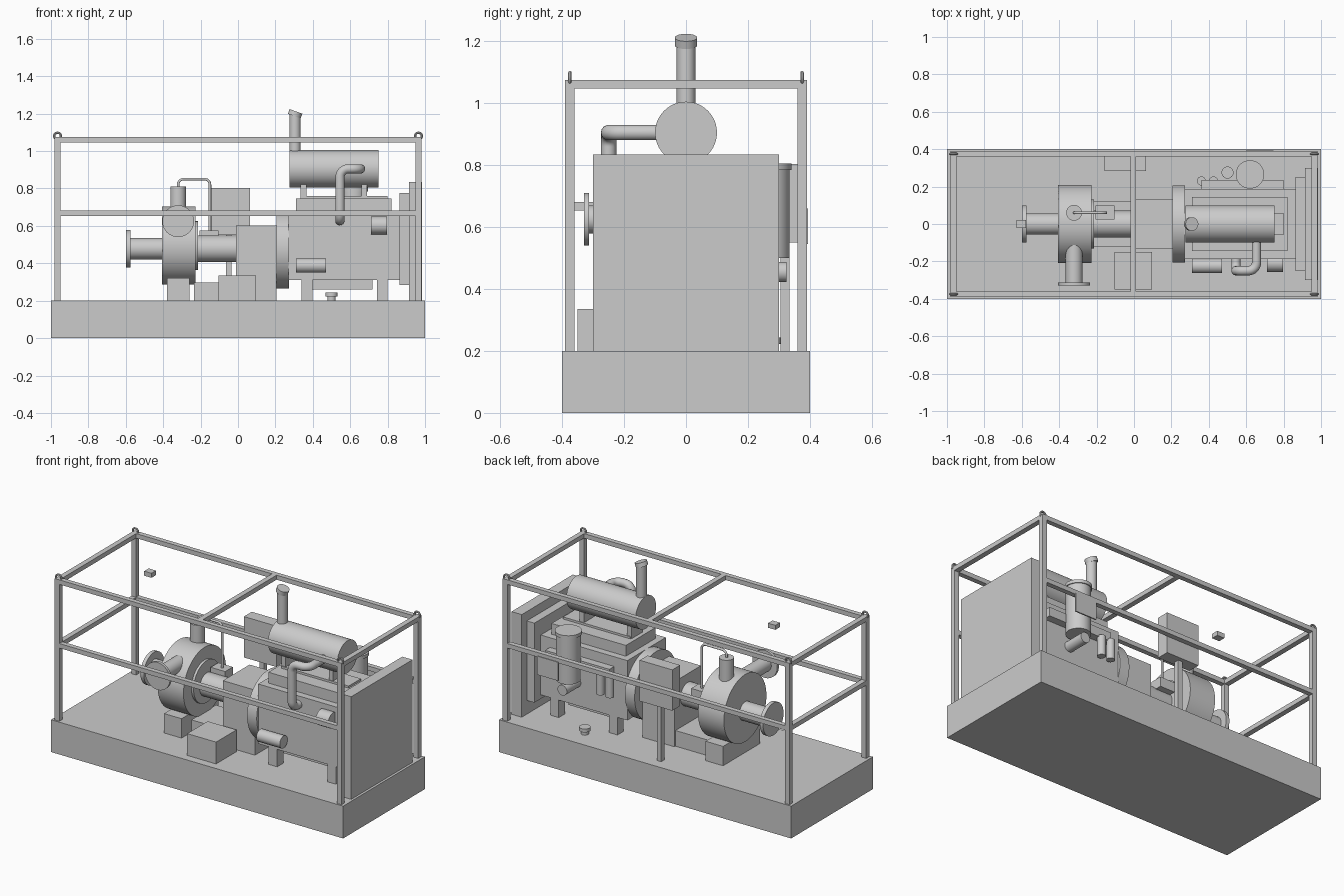
import bpy, math
from mathutils import Vector

grey = bpy.data.materials.new("painted grey")
grey.diffuse_color = (0.6, 0.6, 0.6, 1)


def finish(ob, name, smooth=False):
    ob.name = name
    ob.data.materials.append(grey)
    if smooth:
        bpy.ops.object.select_all(action='DESELECT')
        ob.select_set(True)
        bpy.context.view_layer.objects.active = ob
        bpy.ops.object.shade_smooth_by_angle(angle=math.radians(35))
    return ob


def box(name, x0, x1, y0, y1, z0, z1):
    bpy.ops.mesh.primitive_cube_add(size=1, location=((x0 + x1) / 2, (y0 + y1) / 2, (z0 + z1) / 2))
    ob = bpy.context.object
    ob.scale = (x1 - x0, y1 - y0, z1 - z0)
    bpy.ops.object.transform_apply(location=False, rotation=False, scale=True)
    return finish(ob, name)


def rod(name, a, b, r, sides=40):
    a, b = Vector(a), Vector(b)
    d = b - a
    bpy.ops.mesh.primitive_cylinder_add(vertices=sides, radius=r, depth=d.length, location=(a + b) / 2)
    ob = bpy.context.object
    ob.rotation_euler = d.to_track_quat('Z', 'Y').to_euler()
    return finish(ob, name, True)


def bent_pipe(name, pts, r, bend):
    # Round each corner with a short arc, then sweep a circle along the path
    pts = [Vector(p) for p in pts]
    path = [pts[0]]
    for p, q, s in zip(pts, pts[1:], pts[2:]):
        a = q + (p - q).normalized() * bend
        b = q + (s - q).normalized() * bend
        c = a + b - q
        for i in range(9):
            t = i / 8 * math.pi / 2
            path.append(c + (a - c) * math.cos(t) + (b - c) * math.sin(t))
    path.append(pts[-1])
    cu = bpy.data.curves.new(name, 'CURVE')
    cu.dimensions = '3D'
    cu.bevel_depth = r
    cu.bevel_resolution = 5
    cu.use_fill_caps = True
    sp = cu.splines.new('POLY')
    sp.points.add(len(path) - 1)
    for pt, co in zip(sp.points, path):
        pt.co = (*co, 1)
    ob = bpy.data.objects.new(name, cu)
    bpy.context.collection.objects.link(ob)
    bpy.ops.object.select_all(action='DESELECT')
    ob.select_set(True)
    bpy.context.view_layer.objects.active = ob
    bpy.ops.object.convert(target='MESH')
    finish(bpy.context.object, name, True)


# Skid base
box("base", -1, 1, -0.4, 0.4, 0, 0.2)

# Protective frame: posts, lifting eyes and long rails on both sides
for sy in (-1, 1):
    y0, y1 = sorted((sy * 0.36, sy * 0.39))
    for sx in (-1, 1):
        x0, x1 = sorted((sx * 0.95, sx * 0.982))
        box("corner_post", x0, x1, y0, y1, 0.2, 1.075)
        bpy.ops.mesh.primitive_torus_add(major_radius=0.018, minor_radius=0.006, major_segments=24,
                                         minor_segments=8, location=(sx * 0.965, sy * 0.375, 1.08),
                                         rotation=(math.pi / 2, 0, 0))
        finish(bpy.context.object, "lifting_eye", True)
    for z in (0.653, 1.047):
        box("long_rail", -0.95, 0.95, y0, y1, z, z + 0.028)
for x0, z in ((-0.982, 1.047), (0.95, 1.047), (-0.02, 1.047), (-0.982, 0.653)):
    box("cross_rail", x0, x0 + 0.032, -0.36, 0.36, z, z + 0.028)
box("hanging_block", -0.627, -0.577, -0.022, 0.022, 1.047, 1.075)

# Pump
rod("pump_casing", (-0.405, 0, 0.495), (-0.228, 0, 0.495), 0.208, 64)
rod("pump_back_plate", (-0.23, 0, 0.495), (-0.213, 0, 0.495), 0.13, 48)
rod("suction_pipe", (-0.58, 0, 0.478), (-0.4, 0, 0.478), 0.057)
rod("suction_flange", (-0.598, 0, 0.478), (-0.575, 0, 0.478), 0.1, 48)
rod("discharge_pipe", (-0.32, -0.05, 0.625), (-0.32, -0.32, 0.625), 0.045)
rod("discharge_flange", (-0.32, -0.313, 0.625), (-0.32, -0.33, 0.625), 0.085, 48)
rod("priming_stack", (-0.32, 0.06, 0.62), (-0.32, 0.06, 0.81), 0.042)
bent_pipe("priming_line", [(-0.32, 0.06, 0.8), (-0.32, 0.06, 0.85), (-0.15, 0.06, 0.85),
                           (-0.15, 0.06, 0.56)], 0.007, 0.03)
box("priming_box", -0.205, -0.105, 0.025, 0.1, 0.515, 0.575)
box("pump_foot", -0.38, -0.26, -0.18, 0.18, 0.2, 0.32)
rod("bearing_housing", (-0.215, 0, 0.478), (-0.01, 0, 0.478), 0.071)
box("bearing_pedestal", -0.235, -0.01, -0.12, 0.12, 0.2, 0.297)
box("coupling_guard", -0.012, 0.207, -0.13, 0.13, 0.2, 0.603)

# Battery box and control panel on its post
box("battery_box", -0.103, 0.095, -0.35, -0.15, 0.2, 0.335)
box("panel_post", -0.065, -0.035, 0.305, 0.335, 0.2, 0.56)
box("control_panel", -0.158, 0.065, 0.283, 0.36, 0.55, 0.803)

# Engine
rod("flywheel_housing", (0.207, 0, 0.473), (0.273, 0, 0.473), 0.207, 64)
box("engine_block", 0.27, 0.865, -0.188, 0.188, 0.31, 0.68)
box("oil_pan", 0.36, 0.72, -0.12, 0.12, 0.26, 0.31)
for x in (0.34, 0.742):
    for y in (-0.185, 0.125):
        box("engine_foot", x, x + 0.058, y, y + 0.06, 0.2, 0.31)
box("valve_cover", 0.31, 0.82, -0.145, 0.145, 0.68, 0.747)
box("muffler_plate", 0.34, 0.8, -0.06, 0.06, 0.747, 0.76)
for x in (0.335, 0.66):
    box("muffler_bracket", x, x + 0.03, -0.055, 0.055, 0.747, 0.85)
box("intake_manifold", 0.36, 0.8, 0.18, 0.235, 0.565, 0.62)
rod("starter_motor", (0.31, -0.225, 0.388), (0.47, -0.225, 0.388), 0.038)
rod("alternator", (0.712, -0.208, 0.603), (0.797, -0.208, 0.603), 0.048)

# Muffler, its stack with tilted cap, and exhaust pipe
rod("muffler", (0.275, 0, 0.905), (0.75, 0, 0.905), 0.1, 48)
rod("exhaust_stack", (0.305, 0, 0.95), (0.305, 0, 1.195), 0.03)
rod("stack_cap", (0.301, 0, 1.187), (0.31, 0, 1.212), 0.036)
bent_pipe("exhaust_pipe", [(0.655, -0.03, 0.905), (0.655, -0.25, 0.905), (0.545, -0.25, 0.905),
                           (0.545, -0.25, 0.628), (0.545, -0.15, 0.628)], 0.025, 0.045)

# Air cleaner, filters and service parts on the back
rod("air_cleaner", (0.62, 0.265, 0.5), (0.62, 0.265, 0.79), 0.07)
rod("air_cleaner_lid", (0.62, 0.265, 0.785), (0.62, 0.265, 0.805), 0.076)
rod("air_outlet", (0.62, 0.17, 0.455), (0.62, 0.325, 0.455), 0.032)
for x in (0.36, 0.425):
    rod("oil_filter", (x, 0.23, 0.45), (x, 0.23, 0.575), 0.024)
rod("tank_neck", (0.5, 0.275, 0.2), (0.5, 0.275, 0.226), 0.022)
rod("tank_cap", (0.5, 0.275, 0.222), (0.5, 0.275, 0.243), 0.032)
box("rating_plate", 0.6, 0.745, 0.386, 0.394, 0.545, 0.66)

# Radiator
box("fan_shroud", 0.863, 0.917, -0.25, 0.25, 0.285, 0.777)
box("radiator", 0.915, 0.985, -0.3, 0.3, 0.2, 0.835)
